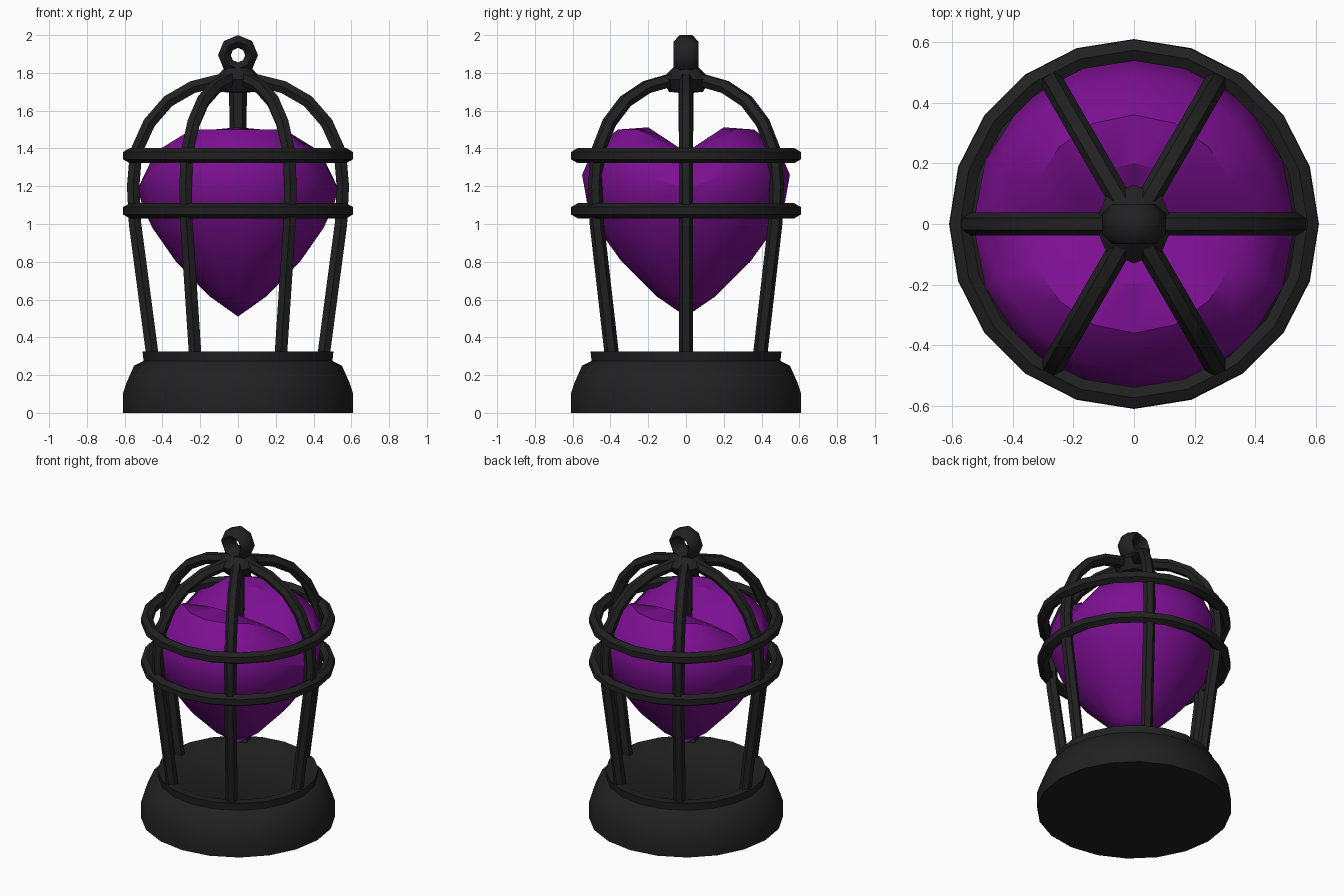
import bpy, bmesh, math
from mathutils import Vector, Matrix

if "Cube" in bpy.data.objects:
    bpy.data.objects.remove(bpy.data.objects["Cube"])


def material(name, rgb):
    m = bpy.data.materials.new(name)
    m.diffuse_color = (*rgb, 1)
    m.use_nodes = True
    m.node_tree.nodes["Principled BSDF"].inputs["Base Color"].default_value = m.diffuse_color
    return m


BLACK = material("black iron", (0.015, 0.015, 0.015))
PURPLE = material("deep purple", (0.2, 0.005, 0.285))


def finish(bm, name, mat, angle=40):
    bmesh.ops.remove_doubles(bm, verts=bm.verts, dist=1e-5)
    bmesh.ops.recalc_face_normals(bm, faces=bm.faces)
    me = bpy.data.meshes.new(name)
    bm.to_mesh(me)
    bm.free()
    me.materials.append(mat)
    ob = bpy.data.objects.new(name, me)
    bpy.context.collection.objects.link(ob)
    bpy.context.view_layer.objects.active = ob
    ob.select_set(True)
    bpy.ops.object.shade_smooth_by_angle(angle=math.radians(angle))
    ob.select_set(False)
    return ob


def lathe(profile, segs, closed=False):
    """Spin (radius, z) points around z; closed joins the profile ends."""
    bm = bmesh.new()
    pts = profile + profile[:1] if closed else profile
    vs = [bm.verts.new((r, 0, z)) for r, z in pts]
    es = [bm.edges.new(p) for p in zip(vs, vs[1:])]
    bmesh.ops.spin(bm, geom=vs + es, cent=(0, 0, 0), axis=(0, 0, 1),
                   angle=math.tau, steps=segs, use_merge=False)
    bmesh.ops.remove_doubles(bm, verts=bm.verts, dist=1e-5)
    return bm


def oval(r, z, rr, rz, n):
    """Closed oval cross-section."""
    return [(r + rr * math.cos(math.tau * (i + .5) / n),
             z + rz * math.sin(math.tau * (i + .5) / n)) for i in range(n)]


def bar(path, radius, angle, name):
    """Six-sided tube along an (r, z) path, turned about z."""
    bm = bmesh.new()
    pts = [Vector((r, 0, z)) for r, z in path]
    side = Vector((0, 1, 0))
    rings = []
    for i, p in enumerate(pts):
        t = (pts[min(i + 1, len(pts) - 1)] - pts[max(i - 1, 0)]).normalized()
        n = t.cross(side)
        rings.append([bm.verts.new(p + radius * (n * math.cos(a) + side * math.sin(a)))
                      for a in (math.tau * k / 6 + math.pi / 6 for k in range(6))])
    for a, b in zip(rings, rings[1:]):
        for k in range(6):
            j = (k + 1) % 6
            bm.faces.new((a[k], a[j], b[j], b[k]))
    bm.faces.new(rings[0])
    bm.faces.new(rings[-1])
    bmesh.ops.rotate(bm, verts=bm.verts, cent=(0, 0, 0),
                     matrix=Matrix.Rotation(angle, 3, 'Z'))
    return finish(bm, name, BLACK, 50)


# Stepped round base with a shallow dished floor
finish(lathe([(0, 0), (0.61, 0), (0.61, 0.10), (0.59, 0.16), (0.55, 0.25),
              (0.50, 0.275), (0.505, 0.325), (0.45, 0.325), (0.38, 0.295),
              (0, 0.295)], 20), "base", BLACK)

# Six cage bars, bending in to the crown
bar_path = [(0.45, 0.28), (0.50, 0.66), (0.545, 1.0), (0.555, 1.2), (0.54, 1.38),
            (0.47, 1.535), (0.37, 1.65), (0.24, 1.725), (0.08, 1.765)]
for i in range(6):
    bar(bar_path, 0.038, math.radians(60 * i), f"cage_bar_{i + 1}")

# Two hoops around the cage
for name, z in (("lower_hoop", 1.07), ("upper_hoop", 1.362)):
    finish(lathe(oval(0.573, z, 0.04, 0.04, 6), 20, True), name, BLACK, 50)

# Crown hub where the bars meet
finish(lathe([(0, 1.69), (0.09, 1.70), (0.13, 1.765), (0.075, 1.82),
              (0.05, 1.845), (0, 1.845)], 8), "crown_hub", BLACK)

# Hanging loop on top
bm = lathe(oval(0.072, 0, 0.039, 0.066, 6), 8, True)
bmesh.ops.rotate(bm, verts=bm.verts, cent=(0, 0, 0),
                 matrix=Matrix.Rotation(math.pi / 2, 3, 'X'))
bmesh.ops.translate(bm, verts=bm.verts, vec=(0, 0, 1.894))
finish(bm, "hanging_loop", BLACK, 50)

# Stem that holds the heart
finish(lathe([(0, 1.33), (0.042, 1.33), (0.048, 1.74), (0, 1.74)], 6), "stem", BLACK)

# Heart: round body with a cleft pressed in along y = 0
bm = lathe([(0, 0.51), (0.16, 0.62), (0.34, 0.80), (0.47, 0.98), (0.525, 1.12),
            (0.55, 1.26), (0.49, 1.40), (0.36, 1.50), (0.20, 1.525), (0, 1.525)], 16)
for v in bm.verts:
    upper = max(0, min(1, (v.co.z - 1.05) / 0.42))
    v.co.z -= 0.145 * upper * max(0, 1 - abs(v.co.y) / 0.22)
    v.co.x *= 0.965
finish(bm, "heart", PURPLE, 35)
